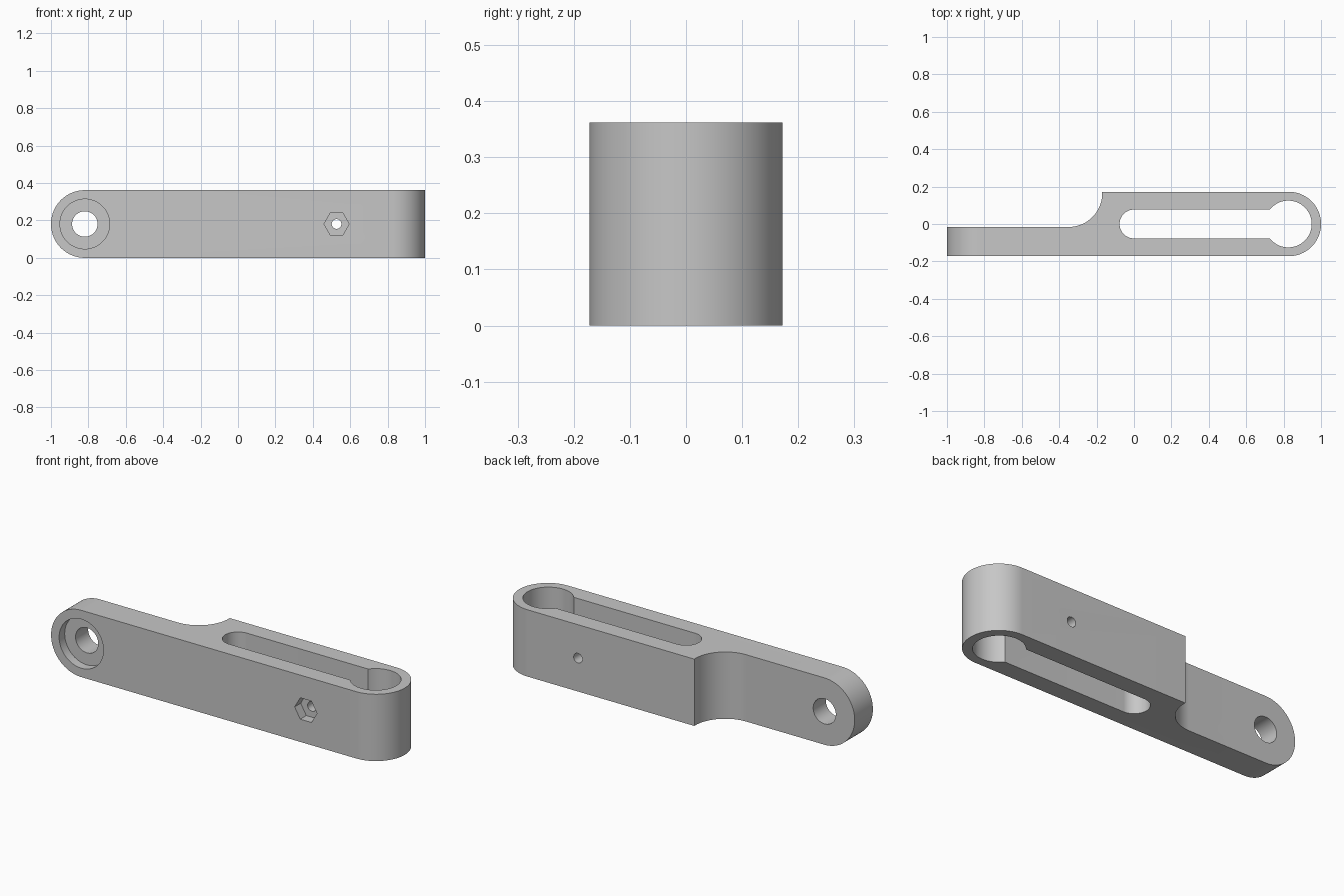
import bpy, bmesh
from math import cos, sin, pi, radians, asin
from mathutils import Vector

cube = bpy.data.objects.get("Cube")
if cube:
    bpy.data.objects.remove(cube, do_unlink=True)

HEIGHT, HALF = 0.362, 0.172       # bar height and half depth
MID = HEIGHT / 2

grey = bpy.data.materials.new("light grey")
grey.use_nodes = True
grey.diffuse_color = (0.57, 0.57, 0.57, 1)
grey.node_tree.nodes["Principled BSDF"].inputs["Base Color"].default_value = (0.57, 0.57, 0.57, 1)


def arc(cx, cy, r, start, end, steps=32):
    """Points along an arc, angles in radians."""
    return [(cx + r * cos(start + (end - start) * i / steps),
             cy + r * sin(start + (end - start) * i / steps)) for i in range(steps + 1)]


def circle(cx, cy, r, sides=64):
    return arc(cx, cy, r, 0, 2 * pi * (sides - 1) / sides, sides - 1)


def prism(name, profile, low, high, axis):
    """Extrude a profile along z (x, y points) or along y (x, z points)."""
    def place(p, h):
        return Vector((p[0], p[1], h)) if axis == "z" else Vector((p[0], h, p[1]))
    bm = bmesh.new()
    face = bm.faces.new([bm.verts.new(place(p, low)) for p in profile])
    grown = bmesh.ops.extrude_face_region(bm, geom=[face])
    moved = [g for g in grown["geom"] if isinstance(g, bmesh.types.BMVert)]
    bmesh.ops.translate(bm, verts=moved, vec=place((0, 0), high - low))
    bmesh.ops.recalc_face_normals(bm, faces=bm.faces)
    mesh = bpy.data.meshes.new(name)
    bm.to_mesh(mesh)
    bm.free()
    mesh.materials.append(grey)
    obj = bpy.data.objects.new(name, mesh)
    bpy.context.collection.objects.link(obj)
    return obj


def combine(target, tool, operation="DIFFERENCE"):
    """Apply a boolean and remove its helper."""
    bpy.context.view_layer.objects.active = target
    mod = target.modifiers.new(tool.name, "BOOLEAN")
    mod.operation, mod.solver, mod.object = operation, "EXACT", tool
    bpy.ops.object.modifier_apply(modifier=mod.name)
    bpy.data.objects.remove(tool, do_unlink=True)


# Plan of the bar: thin tongue, concave step, thick body with round end
plan = [(-1.2, -HALF)]
plan += arc(1 - HALF, 0, HALF, -pi / 2, pi / 2, 48)
plan += [(-0.17, HALF)]
plan += arc(-0.35, 0.164, 0.18, 0, -pi / 2)
plan += [(-1.2, -0.016)]
bar = prism("slotted_arm", plan, -0.1, 0.5, "z")

# Front outline: round tongue end
outline = [(1.2, 0), (1.2, HEIGHT)] + arc(-1 + MID, MID, MID, pi / 2, 3 * pi / 2, 48)
combine(bar, prism("outline", outline, -0.4, 0.4, "y"), "INTERSECT")

# Keyhole slot through the height
slot_r, bore_r, bore_x = 0.077, 0.125, 0.825
neck = asin(slot_r / bore_r)
keyhole = arc(0, 0, slot_r, pi / 2, 3 * pi / 2)
keyhole += arc(bore_x, 0, bore_r, -pi + neck, pi - neck, 56)
combine(bar, prism("keyhole", keyhole, -0.2, 0.6, "z"))

# Pivot hole with a counterbore in the front
pivot_x = -1 + MID
combine(bar, prism("counterbore", circle(pivot_x, MID, 0.133), -0.3, -HALF + 0.048, "y"))
combine(bar, prism("pivot_hole", circle(pivot_x, MID, 0.068), -0.4, 0.4, "y"))

# Clamp screw hole with a hexagonal nut pocket in the front
combine(bar, prism("nut_pocket", circle(0.527, MID, 0.067, 6), -0.3, -HALF + 0.052, "y"))
combine(bar, prism("screw_hole", circle(0.527, MID, 0.026, 32), -0.4, 0.4, "y"))

bpy.ops.object.select_all(action="DESELECT")
bar.select_set(True)
bpy.context.view_layer.objects.active = bar
bpy.ops.object.shade_smooth_by_angle(angle=radians(30))
